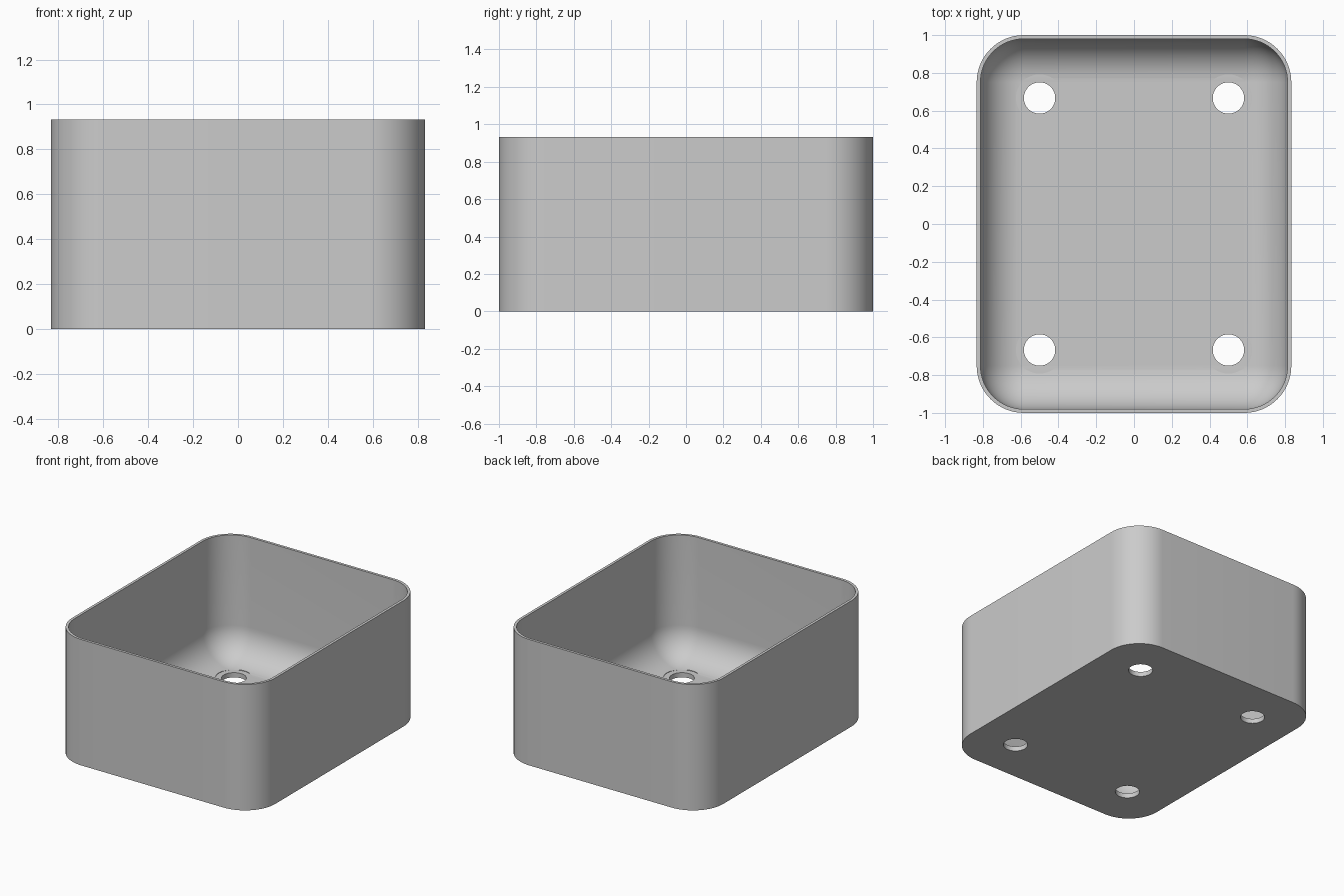
import bpy
import bmesh
from math import sin, cos, pi, radians

cube = bpy.data.objects.get("Cube")
if cube:
    bpy.data.objects.remove(cube, do_unlink=True)

HALF_X, HALF_Y, HEIGHT = 0.833, 1.0, 0.933
CORNER, WALL, FLOOR = 0.25, 0.02, 0.035
HOLE, RECESS = 0.083, 0.125
SEGMENTS = 16

grey = bpy.data.materials.new("plain grey")
grey.use_nodes = True
colour = (0.6, 0.6, 0.6, 1)
grey.diffuse_color = colour
grey.node_tree.nodes["Principled BSDF"].inputs["Base Color"].default_value = colour


def rounded_ring(bm, radius, z):
    """Rounded rectangle whose corner centres stay fixed."""
    cx, cy = HALF_X - CORNER, HALF_Y - CORNER
    ring = []
    for quarter, (sx, sy) in enumerate([(1, 1), (-1, 1), (-1, -1), (1, -1)]):
        for i in range(SEGMENTS + 1):
            a = (quarter + i / SEGMENTS) * pi / 2
            ring.append(bm.verts.new((sx * cx + radius * cos(a), sy * cy + radius * sin(a), z)))
    return ring


def circle_ring(bm, x, y, radius, z, sides=64):
    return [bm.verts.new((x + radius * cos(2 * pi * i / sides),
                          y + radius * sin(2 * pi * i / sides), z)) for i in range(sides)]


def skin(bm, rings):
    """Join successive rings and cap both ends."""
    for a, b in zip(rings, rings[1:]):
        for i in range(len(a)):
            j = (i + 1) % len(a)
            bm.faces.new((a[i], a[j], b[j], b[i]))
    bm.faces.new(rings[0][::-1])
    bm.faces.new(rings[-1])


def make_object(bm, name):
    bmesh.ops.recalc_face_normals(bm, faces=bm.faces)
    mesh = bpy.data.meshes.new(name)
    bm.to_mesh(mesh)
    bm.free()
    mesh.materials.append(grey)
    obj = bpy.data.objects.new(name, mesh)
    bpy.context.collection.objects.link(obj)
    return obj


# Open box: outer wall, rim, inner wall, then the rounded edge down to the floor
bm = bmesh.new()
fillet = CORNER - WALL
rings = [rounded_ring(bm, CORNER, 0), rounded_ring(bm, CORNER, HEIGHT),
         rounded_ring(bm, fillet, HEIGHT)]
for i in range(SEGMENTS + 1):
    a = i / SEGMENTS * pi / 2
    rings.append(rounded_ring(bm, max(fillet * cos(a), 0.004), FLOOR + fillet * (1 - sin(a))))
skin(bm, rings)
box = make_object(bm, "open_box")

# Stepped cutters: a through hole with a wider screw-head clearance above the floor
bm = bmesh.new()
step = FLOOR + 0.0005
for x in (-0.5, 0.5):
    for y in (-0.667, 0.667):
        skin(bm, [circle_ring(bm, x, y, r, z) for r, z in
                  ((HOLE, -0.1), (HOLE, step), (RECESS, step), (RECESS, 0.3))])
cutter = make_object(bm, "hole_cutter")
cutter.hide_render = True

cut = box.modifiers.new("screw holes", 'BOOLEAN')
cut.operation = 'DIFFERENCE'
cut.solver = 'EXACT'
cut.object = cutter

# Bake the cut, drop the helper and smooth the curved surfaces
bpy.ops.object.select_all(action='DESELECT')
bpy.context.view_layer.objects.active = box
box.select_set(True)
bpy.ops.object.modifier_apply(modifier=cut.name)
bpy.data.objects.remove(cutter, do_unlink=True)
bpy.ops.object.shade_smooth_by_angle(angle=radians(30))
